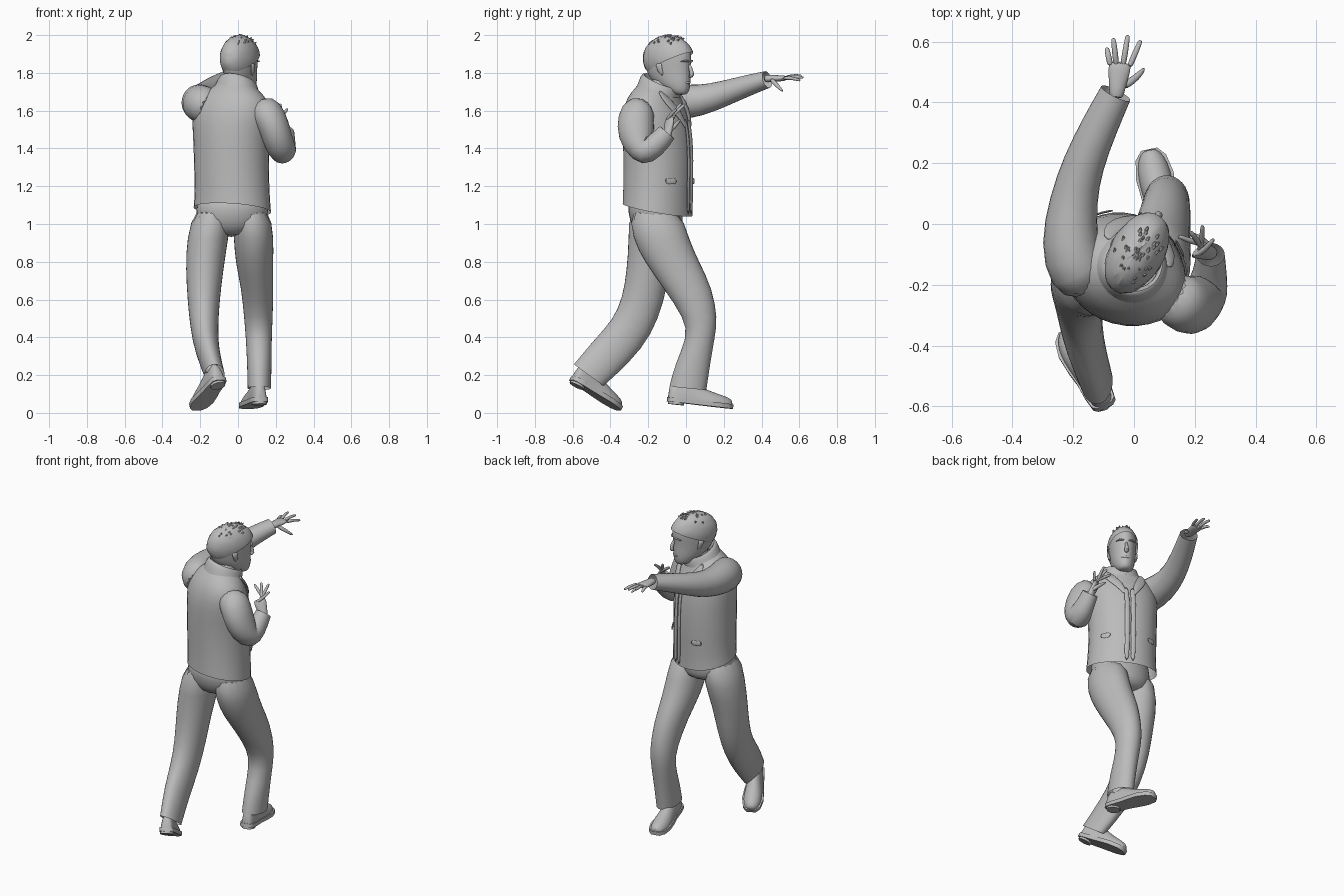
import bpy, bmesh, random
from math import sin, cos, pi, radians
from mathutils import Vector, Matrix

random.seed(4)
X, Y, Z = Vector((1, 0, 0)), Vector((0, 1, 0)), Vector((0, 0, 1))
if "Cube" in bpy.data.objects:
    bpy.data.objects.remove(bpy.data.objects["Cube"])

grey = bpy.data.materials.new("plain grey")
grey.use_nodes = True
COLOUR = (0.5, 0.5, 0.5, 1)
grey.diffuse_color = COLOUR
grey.node_tree.nodes["Principled BSDF"].inputs["Base Color"].default_value = COLOUR


def finish(name, bm, levels=1, angle=60):
    bmesh.ops.recalc_face_normals(bm, faces=bm.faces)
    mesh = bpy.data.meshes.new(name)
    bm.to_mesh(mesh)
    bm.free()
    obj = bpy.data.objects.new(name, mesh)
    bpy.context.collection.objects.link(obj)
    mesh.materials.append(grey)
    if levels:
        obj.modifiers.new("Smooth", "SUBSURF").levels = levels
    bpy.ops.object.select_all(action="DESELECT")
    obj.select_set(True)
    bpy.context.view_layer.objects.active = obj
    bpy.ops.object.shade_smooth_by_angle(angle=radians(angle))
    return obj


def loft(name, rings, caps=(True, True), levels=1):
    """Skin a row of equal point rings."""
    bm = bmesh.new()
    rows = [[bm.verts.new(p) for p in ring] for ring in rings]
    n = len(rows[0])
    for a, b in zip(rows, rows[1:]):
        for i in range(n):
            j = (i + 1) % n
            bm.faces.new((a[i], a[j], b[j], b[i]))
    for row, cap in zip((rows[0], rows[-1]), caps):
        if cap:
            bm.faces.new(row)
    return finish(name, bm, levels)


def oval(centre, side, up, n=16):
    return [centre + side * cos(2 * pi * i / n) + up * sin(2 * pi * i / n) for i in range(n)]


def slices(rows, yaw=0):
    """Level ovals: z, x, y, half width, half depth, slope towards the front."""
    turn = Matrix.Rotation(radians(yaw), 3, "Z")
    return [oval(Vector((x, y, z)), turn @ X * w, turn @ Y * d + Z * s * d)
            for z, x, y, w, d, s in rows]


def tube(name, points, sizes, ref=Z, n=12, caps=(True, True), levels=1):
    """Ovals across a path; each size is (half width, half height)."""
    pts = [Vector(p) for p in points]
    rings = []
    for i, p in enumerate(pts):
        t = (pts[min(i + 1, len(pts) - 1)] - pts[max(i - 1, 0)]).normalized()
        side = t.cross(ref).normalized()
        w, h = sizes[i]
        rings.append(oval(p, side * w, side.cross(t) * h, n))
    return loft(name, rings, caps, levels)


# Jacket body, turned a little to one side
TURN = -25
FRONT = Matrix.Rotation(radians(TURN), 3, "Z") @ Y
ACROSS = Matrix.Rotation(radians(TURN), 3, "Z") @ X
torso = [(1.075, -.03, -.15, .215, .185, -.2), (1.14, -.03, -.15, .208, .183, -.15),
         (1.3, -.035, -.145, .205, .187, -.05), (1.47, -.035, -.15, .212, .185, 0),
         (1.58, -.035, -.16, .225, .172, 0), (1.66, -.03, -.165, .205, .14, -.1),
         (1.71, -.015, -.15, .135, .11, -.2), (1.74, -.005, -.14, .095, .09, -.3)]
loft("jacket_body", slices(torso, TURN), (False, False))


def on_chest(z, angle, lift=0.003):
    """Point on the jacket at a height and a turn from its front."""
    for low, high in zip(torso, torso[1:]):
        if low[0] <= z <= high[0]:
            k = (z - low[0]) / (high[0] - low[0])
            _, x, y, w, d, s = (a + (b - a) * k for a, b in zip(low, high))
            a = radians(angle)
            return (Vector((x, y, z)) + ACROSS * sin(a) * (w + lift)
                    + FRONT * cos(a) * (d + lift) + Z * s * d * cos(a))


# Front opening, lapels and pockets
for side, name in ((-1, "left"), (1, "right")):
    edge = [on_chest(z, side * 5) for z in (1.08, 1.2, 1.35, 1.48, 1.56)]
    tube(name + "_front_edge", edge, [(.016, .006)] * 5, FRONT, 8)
    lapel = [on_chest(z, side * a) for z, a in ((1.5, 6), (1.58, 14), (1.66, 30), (1.72, 60))]
    tube(name + "_lapel", lapel, [(.008, .006), (.03, .008), (.034, .01), (.02, .008)], FRONT, 8)
    flap = [on_chest(1.24, side * a) for a in (32, 42, 52)]
    tube(name + "_pocket_flap", flap, [(.004, .018)] * 3, Z, 8)

# Folded collar, higher behind the neck
loft("collar", slices([(1.70, -.008, -.145, .128, .115, -.3), (1.745, 0, -.135, .108, .108, -.45),
                       (1.765, .002, -.128, .094, .095, -.45), (1.74, .002, -.128, .082, .082, -.4),
                       (1.70, 0, -.135, .08, .08, -.3)], -30), (False, False))
tube("neck", [(-.01, -.14, 1.6), (0, -.13, 1.7), (.005, -.115, 1.79)],
     [(.075, .075), (.064, .066), (.06, .065)], Y)

# Sleeves
tube("reaching_sleeve",
     [(-.14, -.19, 1.61), (-.19, -.16, 1.635), (-.215, -.06, 1.645), (-.2, .08, 1.652),
      (-.168, .2, 1.69), (-.11, .33, 1.735), (-.06, .43, 1.765)],
     [(.09, .09), (.105, .105), (.098, .1), (.08, .084), (.07, .07), (.062, .057), (.055, .047)],
     Z, 14, (True, False))
tube("bent_sleeve",
     [(.11, -.22, 1.61), (.155, -.26, 1.59), (.19, -.27, 1.52), (.22, -.255, 1.42),
      (.24, -.22, 1.375), (.25, -.165, 1.41), (.252, -.1, 1.485)],
     [(.085, .085), (.1, .095), (.105, .085), (.092, .08), (.085, .075), (.066, .058), (.052, .048)],
     X, 14, (True, False))


# Hands: a flat palm and five tapered fingers
def hand(name, wrist, palm, back, tips, thumb):
    wrist, palm = Vector(wrist), Vector(palm)
    ahead = (palm - wrist).normalized()
    side = ahead.cross(back).normalized()
    tube(name + "_palm", [wrist - ahead * .04, wrist, palm - ahead * .025, palm],
         [(.026, .022), (.027, .02), (.04, .016), (.036, .012)], back)
    for i, tip in enumerate(tips):
        tip = Vector(tip)
        root = palm - ahead * .02 + side * (i - 1.5) * .02
        middle = root.lerp(tip, .5) + back * .008
        tube(f"{name}_finger_{i + 1}", [root, middle, tip.lerp(middle, .12), tip],
             [(.011, .011), (.0105, .01), (.009, .008), (.005, .005)], back, 8)
    thumb = Vector(thumb)
    root = wrist + side * .015
    tube(name + "_thumb", [root, root.lerp(thumb, .55) + side * .01, thumb],
         [(.016, .014), (.013, .012), (.006, .006)], back, 8)


hand("reaching_hand", (-.055, .45, 1.77), (-.045, .535, 1.772), Z,
     [(-.09, .58, 1.765), (-.068, .612, 1.785), (-.02, .622, 1.775), (.022, .605, 1.76)],
     (.036, .515, 1.70))
hand("bent_hand", (.245, -.095, 1.49), (.212, -.085, 1.565), (X * .5 + Y * -.6).normalized(),
     [(.262, -.05, 1.61), (.225, -.005, 1.635), (.185, -.025, 1.64), (.145, -.04, 1.625)],
     (.185, -.03, 1.555))

# Trousers
loft("trouser_seat", slices([(.93, -.035, -.145, .1, .1, 0), (.99, -.035, -.15, .185, .14, 0),
                             (1.06, -.03, -.165, .198, .148, 0), (1.18, -.03, -.16, .19, .15, 0)]))
loft("forward_trouser_leg", slices([
    (1.1, .065, -.17, .105, .14, 0), (.92, .085, -.135, .108, .152, 0),
    (.8, .085, -.075, .102, .148, 0), (.66, .103, .01, .087, .132, 0),
    (.5, .108, .08, .077, .09, 0), (.4, .11, .08, .07, .074, 0),
    (.26, .113, .035, .066, .095, 0), (.13, .113, .01, .063, .1, -.1)]), (True, False))
loft("trailing_trouser_leg", slices([
    (1.1, -.125, -.17, .105, .14, 0), (.92, -.163, -.165, .112, .14, 0),
    (.76, -.177, -.2, .102, .116, 0), (.6, -.182, -.225, .087, .112, -.1),
    (.45, -.18, -.285, .075, .105, -.4), (.33, -.165, -.39, .065, .093, -.7),
    (.2, -.123, -.515, .054, .08, -.73)]), (True, False))


# Shoes: a lofted upper on a flat sole
def shoe(name, heel, toe):
    heel, toe = Vector(heel), Vector(toe)
    ahead = toe - heel
    side = ahead.cross(Z).normalized()
    up = side.cross(ahead).normalized()
    plan = [(0, .022, .07), (.04, .036, .1), (.2, .043, .115), (.38, .045, .1),
            (.55, .053, .075), (.75, .058, .058), (.92, .046, .046), (1, .022, .03)]
    upper = []
    for t, w, h in plan:
        ring = oval(heel + ahead * t, side * w, up * h)
        upper.append([p - up * min(0, (p - heel).dot(up)) for p in ring])
    loft(name + "_upper", upper)
    edge = [heel + ahead * t + side * (w + .005) for t, w, _ in plan]
    edge += [heel + ahead * t - side * (w + .005) for t, w, _ in reversed(plan)]
    loft(name + "_sole", [[p + up * h for p in edge] for h in (-.014, .01)], levels=0)
    base = heel + ahead * .13
    tube(name + "_heel", [base - up * .026, base], [(.04, .042)] * 2, Y, levels=0)
    ankle = heel + ahead * .2
    tube(name + "_ankle", [ankle + up * .04, ankle + up * .17], [(.043, .05), (.04, .045)], Y)


shoe("forward_shoe", (.122, -.095, .075), (.05, .245, .035))
shoe("trailing_shoe", (-.095, -.6, .185), (-.222, -.35, .025))

# Head, in its own frame with the face towards +y
place = Matrix.Translation((.015, -.085, 0)) @ Matrix.Rotation(radians(-30), 4, "Z")
skull = [(1.683, .045, .095, .026), (1.7, -.01, .112, .048), (1.735, -.07, .12, .064),
         (1.77, -.12, .122, .072), (1.82, -.142, .119, .078), (1.87, -.153, .128, .082),
         (1.92, -.15, .125, .083), (1.96, -.125, .1, .073), (1.985, -.08, .055, .043)]
head = loft("head", slices([(z, 0, (b + f) / 2, w, (f - b) / 2, 0) for z, b, f, w in skull]))
parts = [head]
parts.append(tube("nose", [(0, .116, 1.848), (0, .129, 1.815), (0, .139, 1.787), (0, .118, 1.775)],
                  [(.008, .008), (.01, .012), (.016, .014), (.012, .008)], Y, 8))
parts.append(tube("lips", [(-.028, .108, 1.747), (0, .121, 1.749), (.028, .108, 1.747)],
                  [(.003, .004), (.007, .009), (.003, .004)], Z, 8))
for s, name in ((-1, "left"), (1, "right")):
    parts.append(tube(name + "_ear", [(s * .072, -.005, 1.785), (s * .083, -.014, 1.815),
                                      (s * .087, -.02, 1.842), (s * .08, -.016, 1.853)],
                      [(.006, .01), (.008, .017), (.008, .022), (.004, .01)], Y, 8))
    parts.append(tube(name + "_brow", [(s * .012, .123, 1.858), (s * .035, .117, 1.866),
                                       (s * .06, .096, 1.858)],
                      [(.005, .006), (.008, .006), (.004, .003)], Z, 8))

# Short rough hair, cut along a hairline that falls towards the nape
bm = bmesh.new()
bmesh.ops.create_uvsphere(bm, u_segments=32, v_segments=20, radius=1)
for v in bm.verts:
    rough = 1 + random.uniform(-.015, .015)
    v.co = Vector((v.co.x * .089, v.co.y * .147 - .01, v.co.z * .123)) * rough + Z * 1.877
cut = dict(geom=bm.verts[:] + bm.edges[:] + bm.faces[:], plane_co=(0, .12, 1.905),
           plane_no=(0, -.42, 1), clear_inner=True)
bmesh.ops.bisect_plane(bm, **cut)
parts.append(finish("hair", bm, 0, 25))
for i in range(45):
    a, r = random.uniform(0, 2 * pi), random.uniform(0, .8)
    x, y = r * cos(a), r * sin(a)
    root = Vector((x * .087, y * .143 - .01, 1.877 + .118 * (1 - r * r) ** .5))
    tip = root + Vector((x * .01, y * .012 + .008, .009))
    parts.append(tube(f"hair_tuft_{i + 1}", [root, tip], [(.008, .008), (.002, .002)], X, 5, levels=0))
for part in parts:
    part.matrix_world = place
